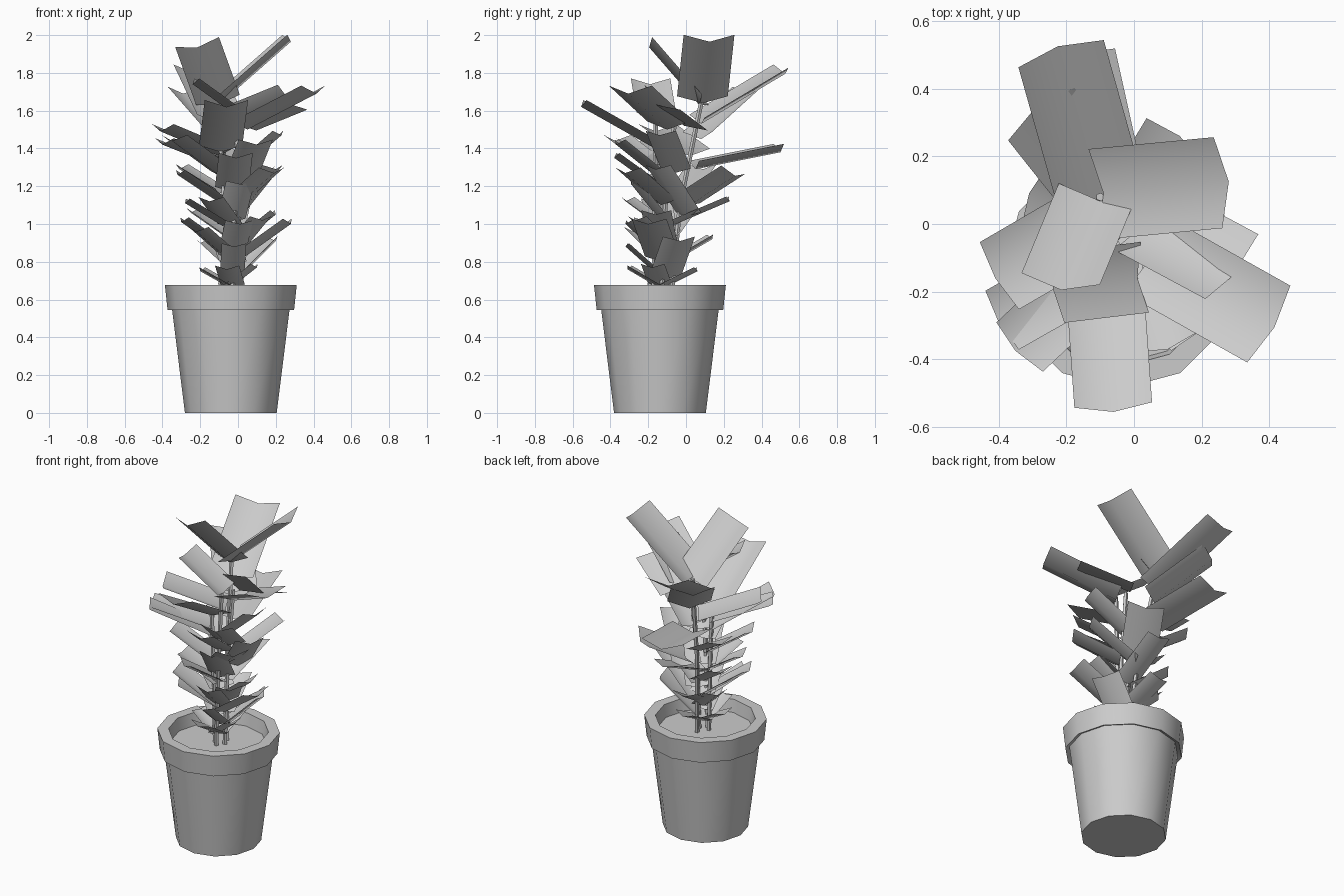
import bpy, bmesh, math
from mathutils import Vector, Matrix

CX, CY = -0.038, -0.138


def finish(name, verts, faces):
    me = bpy.data.meshes.new(name)
    me.from_pydata([tuple(v) for v in verts], [], faces)
    me.update()
    ob = bpy.data.objects.new(name, me)
    bpy.context.collection.objects.link(ob)
    bpy.ops.object.select_all(action='DESELECT')
    ob.select_set(True)
    bpy.context.view_layer.objects.active = ob
    bpy.ops.object.shade_smooth_by_angle(angle=math.radians(40))
    return ob


def lathe(name, profile, n=12, cap_start=False, cap_end=False):
    verts = [(CX + r * math.cos(2 * math.pi * i / n), CY + r * math.sin(2 * math.pi * i / n), z)
             for r, z in profile for i in range(n)]
    faces = [(k * n + i, k * n + (i + 1) % n, (k + 1) * n + (i + 1) % n, (k + 1) * n + i)
             for k in range(len(profile) - 1) for i in range(n)]
    if cap_start:
        faces.append(tuple(reversed(range(n))))
    if cap_end:
        faces.append(tuple(range((len(profile) - 1) * n, len(profile) * n)))
    return finish(name, verts, faces)


def stem(name, points, r=0.013, n=5):
    verts = [(x + r * math.cos(2 * math.pi * i / n), y + r * math.sin(2 * math.pi * i / n), z)
             for x, y, z in points for i in range(n)]
    faces = [(k * n + i, k * n + (i + 1) % n, (k + 1) * n + (i + 1) % n, (k + 1) * n + i)
             for k in range(len(points) - 1) for i in range(n)]
    faces.append(tuple(range((len(points) - 1) * n, len(points) * n)))
    return finish(name, verts, faces)


def leaf_set(name, leaves):
    # each leaf is a strip folded along its midrib: base, tip, width, optional roll
    verts, faces = [], []
    for base, tip, w, *roll in leaves:
        b, t = Vector(base), Vector(tip)
        d = (t - b).normalized()
        side = d.cross(Vector((0, 0, 1))).normalized()
        if roll:
            side = Matrix.Rotation(math.radians(roll[0]), 3, d) @ side
        edge_up = side.cross(d) * w * 0.18
        k = len(verts)
        for p in (b, t):
            verts += [p - side * w / 2 + edge_up, p, p + side * w / 2 + edge_up]
        faces += [(k, k + 1, k + 4, k + 3), (k + 1, k + 2, k + 5, k + 4)]
    return finish(name, verts, faces)


# Pot with rim and soil
lathe("pot", [(0.243, 0), (0.312, 0.555), (0.335, 0.545), (0.349, 0.677),
              (0.285, 0.677), (0.272, 0.59)], cap_start=True)
lathe("soil", [(0.274, 0.60)], cap_end=True)

# Stems
for i, (foot, top) in enumerate([
        ((-0.02, -0.08), (-0.10, 0.08, 1.64)),
        ((0.00, -0.13), (0.01, -0.06, 1.54)),
        ((-0.06, -0.14), (-0.09, -0.13, 1.40)),
        ((-0.03, -0.17), (0.00, -0.16, 1.56))]):
    mid = ((foot[0] * 0.6 + top[0] * 0.4), (foot[1] * 0.7 + top[1] * 0.3), 1.1)
    stem("stem_%d" % (i + 1), [(*foot, 0.59), mid, top])

# Large crown leaves
leaf_set("upper_leaves", [
    ((-.10, .08, 1.53), (-.225, .525, 1.795), .265, 4),
    ((-.105, .07, 1.63), (-.215, -.195, 1.935), .24, 19),
    ((-.09, .09, 1.64), (.28, .125, 1.965), .27),
    ((-.08, .08, 1.45), (-.29, .345, 1.69), .25),
    ((-.08, .05, 1.29), (-.18, .50, 1.38), .25),
    ((.01, -.16, 1.56), (-.24, -.19, 1.74), .21),
    ((.02, -.01, 1.52), (.29, -.155, 1.63), .28, -30),
    ((.05, -.10, 1.50), (.415, -.305, 1.69), .26),
])
leaf_set("middle_leaves", [
    ((-.10, .02, 1.36), (-.41, -.16, 1.49), .23),
    ((-.10, -.12, 1.30), (-.40, -.29, 1.42), .20),
    ((-.09, -.13, 1.25), (-.35, -.375, 1.44), .20),
    ((-.09, -.13, 1.38), (-.06, -.555, 1.62), .23),
    ((.00, -.06, 1.27), (.23, -.14, 1.47), .17),
    ((.00, -.13, 1.10), (.19, -.32, 1.27), .19),
    ((-.03, -.13, 1.17), (-.01, -.38, 1.35), .18),
    ((-.01, .02, 1.10), (.135, .26, 1.255), .21, -14),
    ((-.10, .00, 1.16), (-.31, .09, 1.29), .17),
    ((-.08, -.13, 1.10), (-.32, -.20, 1.26), .17),
    ((-.03, -.13, 1.01), (.02, -.29, 1.21), .16),
    ((.00, .00, 1.04), (.20, -.16, 1.29), .17),
    ((.02, -.12, 1.22), (.10, -.37, 1.42), .19),
])

# Small leaves near the soil
leaf_set("lower_leaves", [
    ((-.05, -.13, .97), (-.28, -.16, 1.11), .16),
    ((-.05, -.13, .83), (-.30, -.20, 1.01), .17),
    ((-.05, -.13, .81), (-.22, -.28, .96), .16),
    ((.00, -.13, .89), (.20, -.16, 1.05), .16),
    ((.00, -.13, .80), (.28, -.20, 1.00), .19),
    ((.00, -.10, .71), (.20, -.03, .91), .18),
    ((-.05, -.13, .98), (-.15, -.32, 1.12), .15),
    ((-.03, -.13, .82), (.01, -.32, 1.00), .15),
    ((-.03, -.14, .72), (-.02, -.32, .88), .13),
    ((-.03, -.14, .66), (-.06, -.31, .76), .13),
    ((-.04, -.14, .66), (.10, -.18, .77), .13),
    ((-.04, -.14, .66), (-.20, -.10, .75), .13),
    ((-.04, -.12, .66), (-.02, .06, .75), .13),
    ((-.03, -.10, .98), (.00, .23, 1.12), .15),
    ((-.03, -.10, .78), (-.08, .14, .92), .15),
    ((-.05, -.10, .92), (-.25, .00, 1.06), .16),
    ((.00, -.12, .86), (.13, -.27, 1.02), .15),
    ((-.05, -.11, .76), (-.20, -.02, .90), .15),
])
